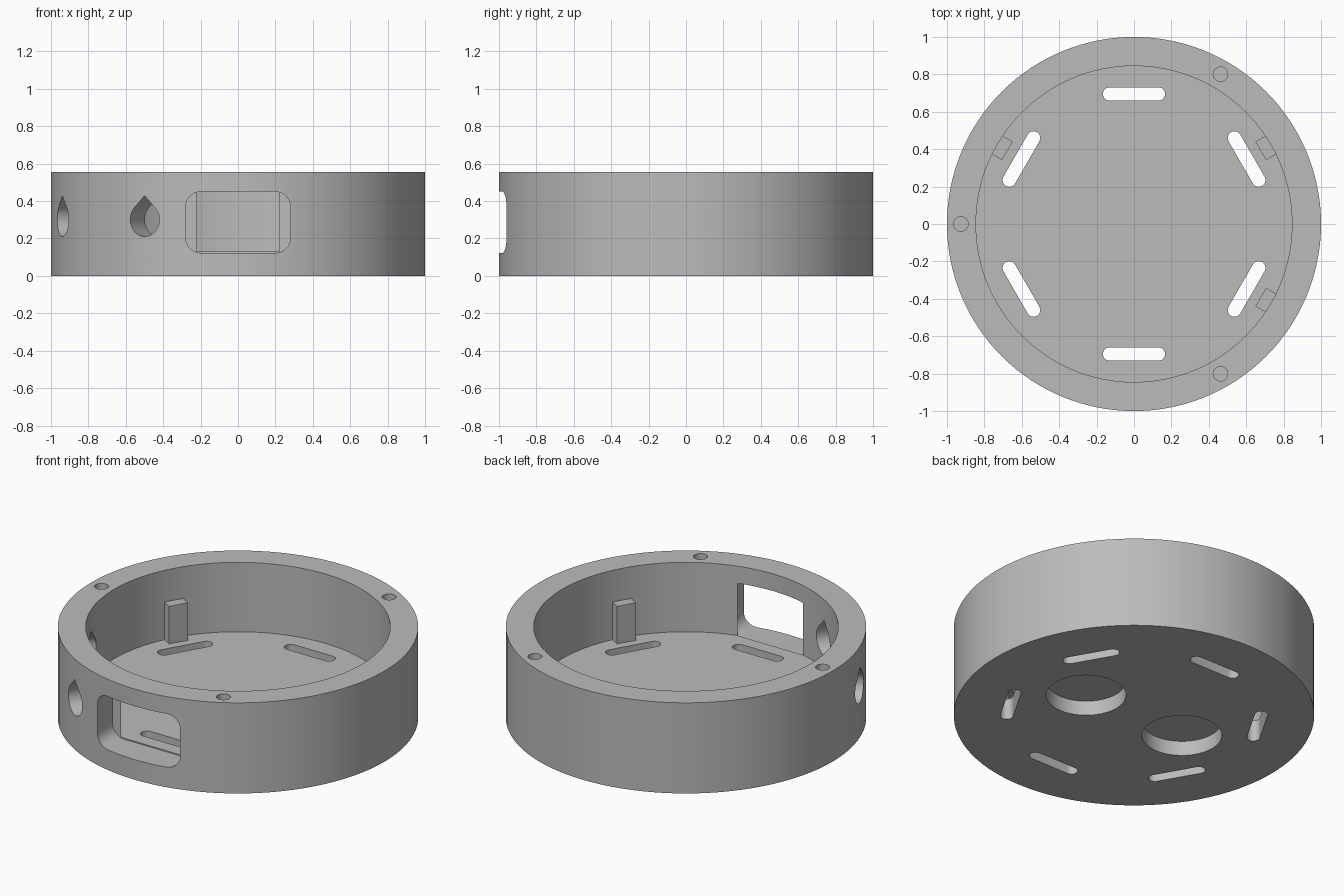
import bpy, bmesh
from math import sin, cos, pi, radians, sqrt
from mathutils import Matrix, Vector

cube = bpy.data.objects.get("Cube")
if cube:
    bpy.data.objects.remove(cube, do_unlink=True)

HEIGHT, FLOOR, INNER = 0.555, 0.13, 0.845
SEGMENTS = 128

grey = bpy.data.materials.new("plain grey")
grey.use_nodes = True
grey.diffuse_color = (0.5, 0.5, 0.5, 1)
grey.node_tree.nodes["Principled BSDF"].inputs["Base Color"].default_value = (0.5, 0.5, 0.5, 1)


def arc(cx, cy, r, start, end, steps):
    """Points on an arc, angles in degrees."""
    angles = [radians(start + (end - start) * i / steps) for i in range(steps + 1)]
    return [(cx + r * cos(a), cy + r * sin(a)) for a in angles]


def circle(cx, cy, r, steps=48):
    return arc(cx, cy, r, 0, 360, steps)[:-1]


def prism(bm, outline, low, high, matrix=Matrix()):
    """Extrude a flat outline from low to high along its local z."""
    rings = [[bm.verts.new(matrix @ Vector((x, y, z))) for x, y in outline] for z in (low, high)]
    n = len(outline)
    bm.faces.new(rings[0][::-1])
    bm.faces.new(rings[1])
    for i in range(n):
        j = (i + 1) % n
        bm.faces.new((rings[0][i], rings[0][j], rings[1][j], rings[1][i]))


def make_object(name, bm):
    bmesh.ops.recalc_face_normals(bm, faces=bm.faces)
    mesh = bpy.data.meshes.new(name)
    bm.to_mesh(mesh)
    bm.free()
    mesh.materials.append(grey)
    obj = bpy.data.objects.new(name, mesh)
    bpy.context.collection.objects.link(obj)
    return obj


def turn(degrees):
    return Matrix.Rotation(radians(degrees), 4, "Z")


# Round cup: bottom, outer wall, rim, inner wall and floor
bm = bmesh.new()
profile = [(1, 0), (1, HEIGHT), (INNER, HEIGHT), (INNER, FLOOR)]
rings = [[bm.verts.new((x, y, z)) for x, y in circle(0, 0, r, SEGMENTS)] for r, z in profile]
for a, b in zip(rings, rings[1:]):
    for i in range(SEGMENTS):
        j = (i + 1) % SEGMENTS
        bm.faces.new((a[i], a[j], b[j], b[i]))
bm.faces.new(rings[0][::-1])
bm.faces.new(rings[-1])
housing = make_object("round_housing", bm)

cut = bmesh.new()

# Six slots through the floor
slot = arc(0.13, 0, 0.036, -90, 90, 12) + arc(-0.13, 0, 0.036, 90, 270, 12)
for k in range(6):
    prism(cut, slot, -0.1, 0.2, turn(60 * k) @ Matrix.Translation((0, 0.695, 0)))

# Two round pockets in the underside
for side in (-1, 1):
    prism(cut, circle(0.347 * side, 0, 0.222), -0.1, 0.09)

# Three screw holes in the rim
for angle in (60, 180, 300):
    prism(cut, circle(0.925, 0, 0.039, 32), 0.3, 0.7, turn(angle))

# Local x runs along the wall, local y up, local z inwards or outwards
upright = Matrix.Rotation(pi / 2, 4, "X")

# Rounded window through the front wall
w, low, high, r = 0.28, 0.123, 0.45, 0.08
window = (arc(w - r, low + r, r, -90, 0, 10) + arc(w - r, high - r, r, 0, 90, 10)
          + arc(r - w, high - r, r, 90, 180, 10) + arc(r - w, low + r, r, 180, 270, 10))
prism(cut, window, 0.815, 1.1, upright)

# Two teardrop cable holes through the wall
r = 0.09
drop = arc(0, 0.301, r, 135, 405, 36) + [(0, 0.301 + r * sqrt(2))]
for angle in (-30, -70):
    prism(cut, drop, 0.75, 1.1, turn(angle) @ upright)

cutter = make_object("hole_cutter", cut)
cutter.hide_render = True
mod = housing.modifiers.new("holes", "BOOLEAN")
mod.operation = "DIFFERENCE"
mod.solver = "EXACT"
mod.object = cutter
bpy.context.view_layer.objects.active = housing
housing.select_set(True)
bpy.ops.object.modifier_apply(modifier=mod.name)
bpy.data.objects.remove(cutter, do_unlink=True)
bpy.ops.object.shade_smooth_by_angle(angle=radians(30))

# Three support pegs against the inner wall
for name, angle in (("back_left_peg", 30), ("back_right_peg", 150), ("front_left_peg", -30)):
    bm = bmesh.new()
    block = [(0.782, -0.057), (0.86, -0.057), (0.86, 0.057), (0.782, 0.057)]
    prism(bm, block, FLOOR - 0.01, 0.36, turn(angle))
    make_object(name, bm)
